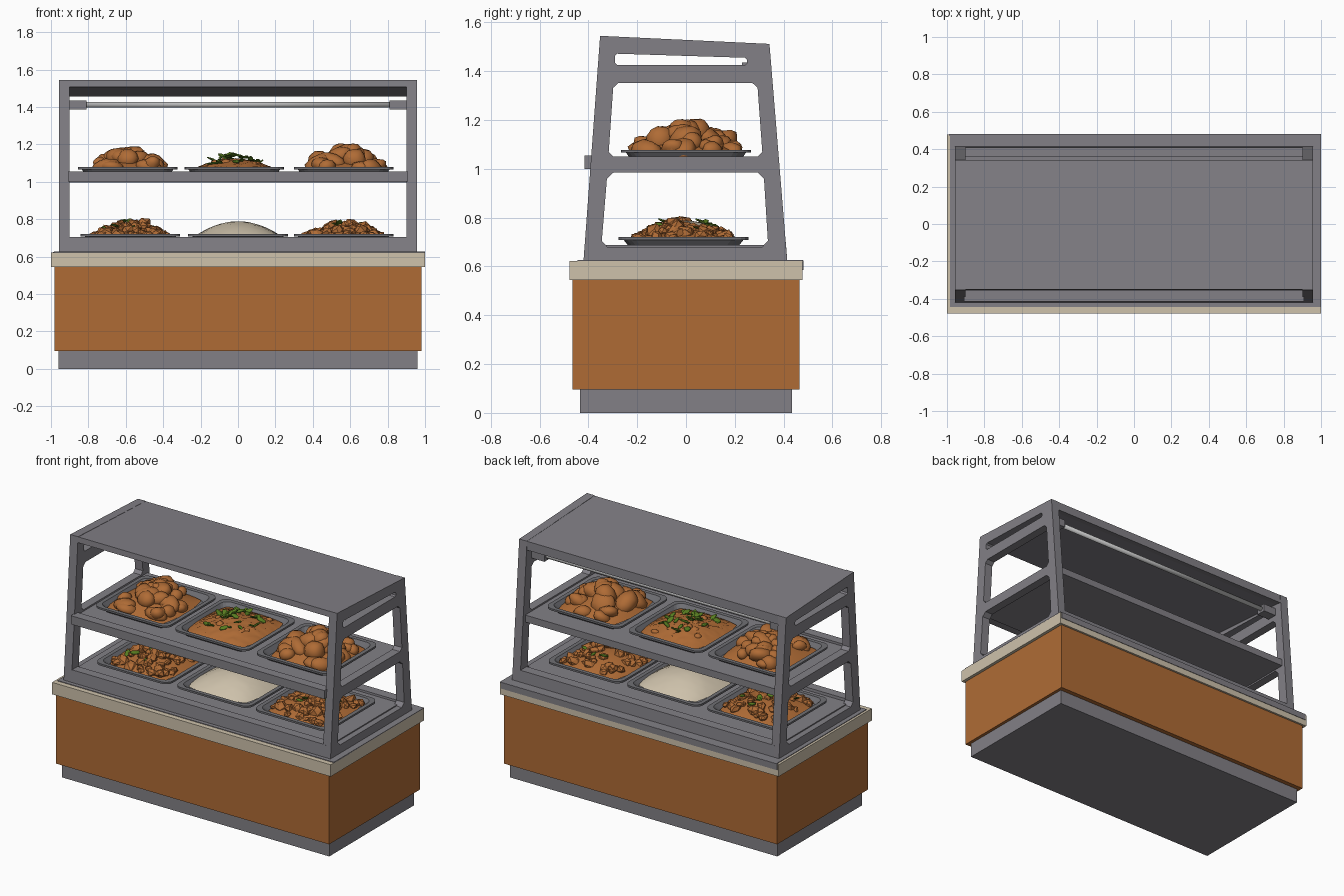
import bpy, bmesh, math, random
from mathutils import Matrix, Vector, Euler

if "Cube" in bpy.data.objects:
    bpy.data.objects.remove(bpy.data.objects["Cube"])

random.seed(7)

def mat(name, rgb):
    m = bpy.data.materials.new(name)
    m.diffuse_color = (*rgb, 1)
    m.use_nodes = True
    m.node_tree.nodes["Principled BSDF"].inputs["Base Color"].default_value = m.diffuse_color
    return m

GREY = mat("metal grey", (0.225, 0.217, 0.24))
ORANGE = mat("warm orange brown", (0.43, 0.148, 0.036))
CREAM = mat("cream", (0.62, 0.54, 0.41))
TRAY = mat("tray grey", (0.16, 0.16, 0.175))
GREEN = mat("leaf green", (0.10, 0.21, 0.015))
LIGHT = mat("lamp grey", (0.5, 0.5, 0.5))

def add(name, bm, *mats, smooth=False):
    bmesh.ops.recalc_face_normals(bm, faces=bm.faces)
    me = bpy.data.meshes.new(name)
    for f in bm.faces:
        f.smooth = smooth
    bm.to_mesh(me)
    bm.free()
    for m in mats:
        me.materials.append(m)
    ob = bpy.data.objects.new(name, me)
    bpy.context.collection.objects.link(ob)
    return ob

def prism(name, pts, x0, x1, m):
    """Extrude a (y, z) profile along x."""
    bm = bmesh.new()
    a = [bm.verts.new((x0, y, z)) for y, z in pts]
    b = [bm.verts.new((x1, y, z)) for y, z in pts]
    n = len(pts)
    bm.faces.new(a)
    bm.faces.new(b[::-1])
    for i in range(n):
        bm.faces.new((a[i], b[i], b[(i + 1) % n], a[(i + 1) % n]))
    return add(name, bm, m)

def box(name, x0, x1, y0, y1, z0, z1, m):
    return prism(name, [(y0, z0), (y1, z0), (y1, z1), (y0, z1)], x0, x1, m)

# Cabinet
box("plinth", -0.96, 0.96, -0.435, 0.435, 0, 0.097, GREY)
box("cabinet_body", -0.98, 0.98, -0.465, 0.465, 0.095, 0.547, ORANGE)
box("counter_slab", -1, 1, -0.478, 0.478, 0.545, 0.622, CREAM)
box("counter_top_plate", -0.985, 1, -0.445, 0.48, 0.618, 0.626, GREY)
box("counter_back_strip", -0.99, 0.99, 0.47, 0.481, 0.585, 0.625, GREY)

# Side frames with chamfered window openings
def chamfer(pts, c):
    out = []
    for i, p in enumerate(pts):
        p = Vector(p)
        for q in (pts[i - 1], pts[(i + 1) % len(pts)]):
            out.append(p + (Vector(q) - p).normalized() * c)
    return out

outer = [(-0.42, 0.622), (0.415, 0.622), (0.342, 1.512), (-0.352, 1.545)]
holes = [
    chamfer([(-0.347, 0.68), (0.337, 0.68), (0.318, 0.985), (-0.322, 0.985)], 0.025),
    chamfer([(-0.318, 1.05), (0.314, 1.05), (0.292, 1.352), (-0.297, 1.352)], 0.02),
    chamfer([(-0.29, 1.425), (0.25, 1.425), (0.25, 1.455), (-0.29, 1.472)], 0.008),
]
for side, sx in (("left", -1), ("right", 1)):
    cu = bpy.data.curves.new("frame_curve", 'CURVE')
    cu.dimensions, cu.fill_mode, cu.extrude = '2D', 'BOTH', 0.028
    for loop in [outer] + holes:
        s = cu.splines.new('POLY')
        s.points.add(len(loop) - 1)
        for p, co in zip(s.points, loop):
            p.co = (co[0], co[1], 0, 1)
        s.use_cyclic_u = True
    tmp = bpy.data.objects.new("frame_tmp", cu)
    bpy.context.collection.objects.link(tmp)
    dg = bpy.context.evaluated_depsgraph_get()
    me = bpy.data.meshes.new_from_object(tmp.evaluated_get(dg))
    bpy.data.objects.remove(tmp)
    me.transform(Matrix(((0, 0, 1, sx * 0.93), (1, 0, 0, 0), (0, 1, 0, 0), (0, 0, 0, 1))))
    me.materials.clear()
    me.materials.append(GREY)
    for p in me.polygons:
        p.use_smooth = False
    ob = bpy.data.objects.new(side + "_frame", me)
    bpy.context.collection.objects.link(ob)
    box(side + "_lamp_bracket", sx * 0.81, sx * 0.91, 0.23, 0.295, 1.385, 1.435, GREY)

# Deck, sills, shelf and roof
box("lower_deck", -0.92, 0.92, -0.38, 0.38, 0.622, 0.687, GREY)
prism("front_sill", [(-0.42, 0.622), (-0.35, 0.622), (-0.355, 0.705), (-0.414, 0.705)], -0.92, 0.92, GREY)
prism("back_sill", [(0.415, 0.622), (0.34, 0.622), (0.345, 0.7), (0.409, 0.7)], -0.92, 0.92, GREY)
box("shelf", -0.92, 0.92, -0.36, 0.36, 0.995, 1.04, GREY)
box("shelf_front_rail", -0.91, 0.91, -0.415, -0.355, 1.0, 1.055, GREY)
prism("roof", [(-0.35, 1.543), (0.341, 1.511), (0.343, 1.455), (0.30, 1.462), (-0.353, 1.507)], -0.94, 0.94, GREY)

# Lamp tube
bm = bmesh.new()
bmesh.ops.create_cone(bm, cap_ends=True, segments=16, radius1=0.015, radius2=0.015, depth=1.7,
                      matrix=Matrix.Translation((0, 0.265, 1.412)) @ Matrix.Rotation(math.pi / 2, 4, 'Y'))
add("lamp_tube", bm, LIGHT, smooth=True)

# Trays: rounded rectangular rings bridged into a shell
def tray(name, cx, cy, z0, z1):
    bm = bmesh.new()
    rings = []
    for h, z in ((0.225, z0), (0.245, z1 - 0.012), (0.266, z1 - 0.012), (0.266, z1), (0.24, z1), (0.215, z0 + 0.008)):
        r, ring = 0.05, []
        for k in range(4):
            mx, my = ((1, 1), (-1, 1), (-1, -1), (1, -1))[k]
            for j in range(5):
                a = math.pi / 2 * (k + j / 4)
                ring.append(bm.verts.new((cx + mx * (h - r) + r * math.cos(a), cy + my * (h - r) + r * math.sin(a), z)))
        rings.append(ring)
    n = len(rings[0])
    for a, b in zip(rings, rings[1:]):
        for i in range(n):
            bm.faces.new((a[i], a[(i + 1) % n], b[(i + 1) % n], b[i]))
    bm.faces.new(rings[0][::-1])
    bm.faces.new(rings[-1])
    add(name, bm, TRAY)

def dome(u, v):
    return max(0, (1 - u * u) * (1 - v * v))

# Food mound that fills a tray
def mound(name, cx, cy, z, h, half, m, bumps=0.0):
    bm = bmesh.new()
    bmesh.ops.create_grid(bm, x_segments=24, y_segments=24, size=1)
    for v in bm.verts:
        u, w = v.co.x, v.co.y
        d = dome(u, w)
        k = 1 - 0.12 * (u * w) ** 2
        v.co = (cx + u * half * k, cy + w * half * k, z + h * d + random.uniform(-bumps, bumps) * min(1, 4 * d))
    add(name, bm, m, smooth=True)

# Pile of lumps; the pieces follow the dome height
def pile(name, cx, cy, z, h, count, size, half, sub, jitter, smooth):
    bm = bmesh.new()
    for i in range(count):
        u, v = random.uniform(-1, 1), random.uniform(-1, 1)
        r = random.uniform(*size)
        p = Vector((cx + u * (half - r), cy + v * (half - r), z + h * dome(u, v) * random.uniform(0.7, 1)))
        sc = Vector((random.uniform(0.8, 1.3), random.uniform(0.7, 1.1), random.uniform(0.6, 0.9)))
        M = Matrix.LocRotScale(p, Euler([random.uniform(-0.6, 0.6), random.uniform(-0.6, 0.6), random.uniform(0, 6)]), sc)
        res = bmesh.ops.create_icosphere(bm, subdivisions=sub, radius=r, matrix=M)
        for w in res["verts"]:
            w.co += (w.co - p) * random.uniform(-jitter, jitter)
    add(name, bm, ORANGE, smooth=smooth)

def leaves(name, cx, cy, z, h, count, half, size):
    bm = bmesh.new()
    for i in range(count):
        u, v = random.uniform(-0.8, 0.8), random.uniform(-0.8, 0.8)
        M = Matrix.LocRotScale(Vector((cx + u * half, cy + v * half, z + h * dome(u, v))),
                               Euler([random.uniform(-0.5, 0.5), random.uniform(-0.5, 0.5), random.uniform(0, 6)]),
                               Vector((1.3, 0.7, 0.22)))
        bmesh.ops.create_icosphere(bm, subdivisions=1, radius=size * random.uniform(0.7, 1.2), matrix=M)
    add(name, bm, GREEN)

UP, LOW = 1.055, 0.7
for label, cx in (("left", -0.59), ("middle", -0.02), ("right", 0.565)):
    tray("upper_tray_" + label, cx, 0, 1.036, 1.078)
for label, cx in (("left", -0.575), ("middle", 0.0), ("right", 0.565)):
    tray("lower_tray_" + label, cx, -0.01, 0.683, 0.72)

# Upper shelf: two piles of fried pieces and a sauced dish with leaves
for label, cx in (("left", -0.6), ("right", 0.575)):
    mound("fried_base_" + label, cx, 0, UP, 0.07, 0.225, ORANGE)
    pile("fried_pieces_" + label, cx, 0, UP + 0.015, 0.09, 32, (0.04, 0.072), 0.235, 2, 0.06, True)
mound("sauced_dish", -0.02, 0, UP + 0.005, 0.06, 0.23, ORANGE, 0.005)
pile("sauced_pieces", -0.02, 0, UP + 0.01, 0.055, 18, (0.02, 0.035), 0.2, 2, 0.08, True)
leaves("sauced_leaves", -0.02, 0, UP + 0.022, 0.068, 26, 0.18, 0.028)

# Lower deck: two diced dishes and a rice dish
for label, cx, n in (("left", -0.575, 10), ("right", 0.565, 6)):
    mound("diced_base_" + label, cx, -0.01, LOW, 0.06, 0.225, ORANGE)
    pile("diced_pieces_" + label, cx, -0.01, LOW + 0.01, 0.07, 75, (0.02, 0.042), 0.225, 1, 0.15, False)
    leaves("diced_leaves_" + label, cx, -0.01, LOW + 0.035, 0.06, n, 0.18, 0.026)
mound("rice", 0, -0.01, LOW + 0.008, 0.08, 0.232, CREAM, 0.001)
